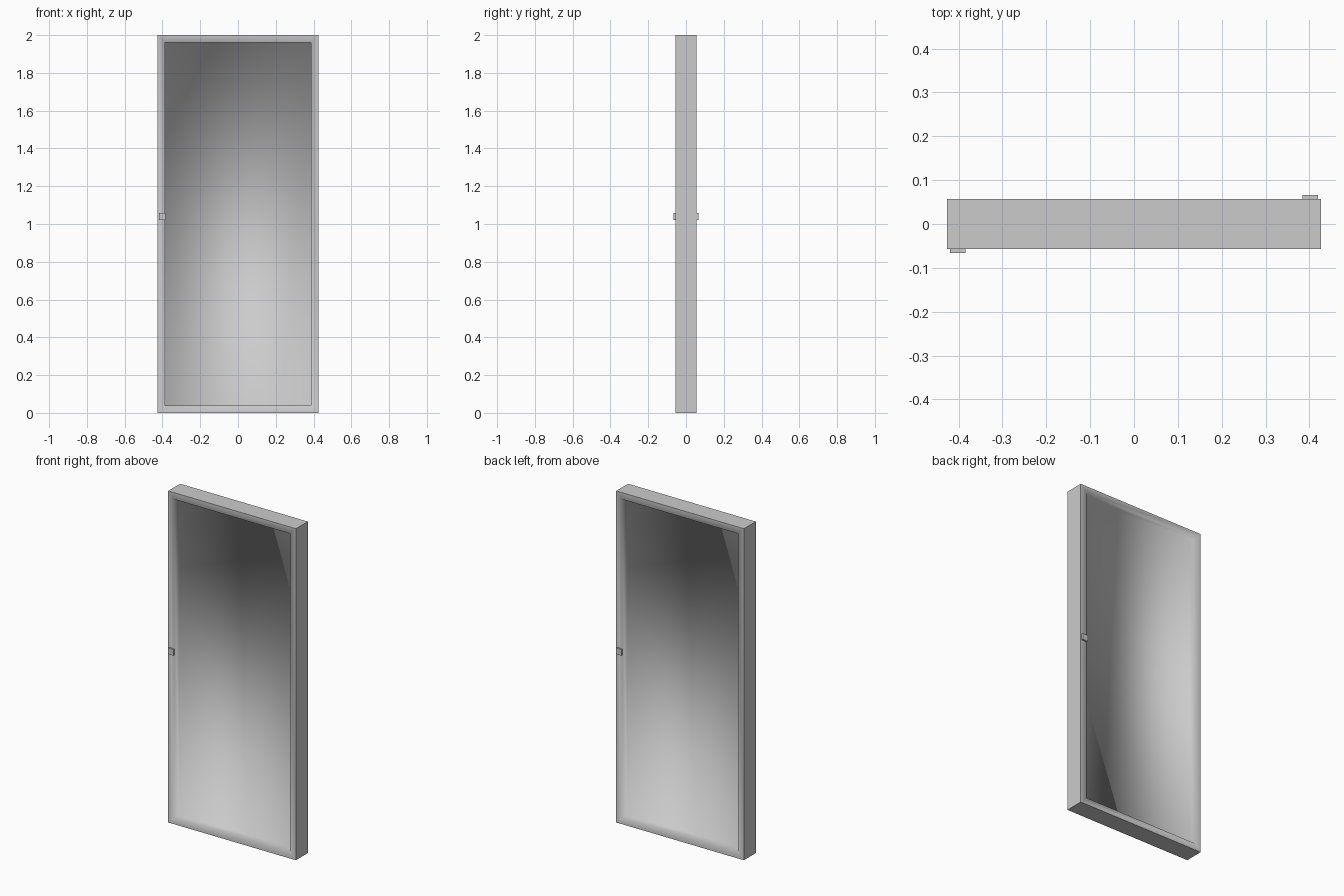
import bpy, bmesh
from mathutils import Matrix, Vector

if "Cube" in bpy.data.objects:
    bpy.data.objects.remove(bpy.data.objects["Cube"])

W, T, H = 0.852, 0.113, 2.0
RIM, DEPTH = 0.057, 0.045


def to_object(bm, name):
    mesh = bpy.data.meshes.new(name)
    bm.to_mesh(mesh)
    bm.free()
    obj = bpy.data.objects.new(name, mesh)
    bpy.context.collection.objects.link(obj)
    return obj


def box(size, centre):
    bm = bmesh.new()
    bmesh.ops.create_cube(bm, size=1, matrix=Matrix.Translation(centre) @ Matrix.Diagonal((*size, 1)))
    return bm


# door slab: a recessed panel on both faces, soft at the rim, crisp outside
bm = box((W, T, H), (0, 0, H / 2))
for edge in bm.edges:
    edge.smooth = False
for face in [f for f in bm.faces if abs(f.normal.y) > 0.9]:
    inward = -face.normal * DEPTH
    bmesh.ops.inset_region(bm, faces=[face], thickness=RIM)
    # straight recess walls
    bmesh.ops.inset_region(bm, faces=[face], thickness=0.0001)
    bmesh.ops.translate(bm, verts=face.verts, vec=inward)
outer = [e for e in bm.edges if all(
    abs(abs(v.co.x) - W / 2) < 1e-4 and abs(abs(v.co.z - H / 2) - H / 2) < 1e-4 for v in e.verts)]
for edge in bm.edges:
    edge.smooth = edge not in outer
for face in bm.faces:
    face.smooth = True
for edge in outer:
    for v in edge.verts:
        for e in v.link_edges:
            if e in outer:
                e.smooth = False
to_object(bm, "door_slab")

# latch plates, one on the left of each face
for name, side in (("front_latch", -1), ("back_latch", 1)):
    to_object(box((0.035, 0.012, 0.037), Vector((side * 0.402, side * (T / 2 + 0.004), 1.04))), name)
